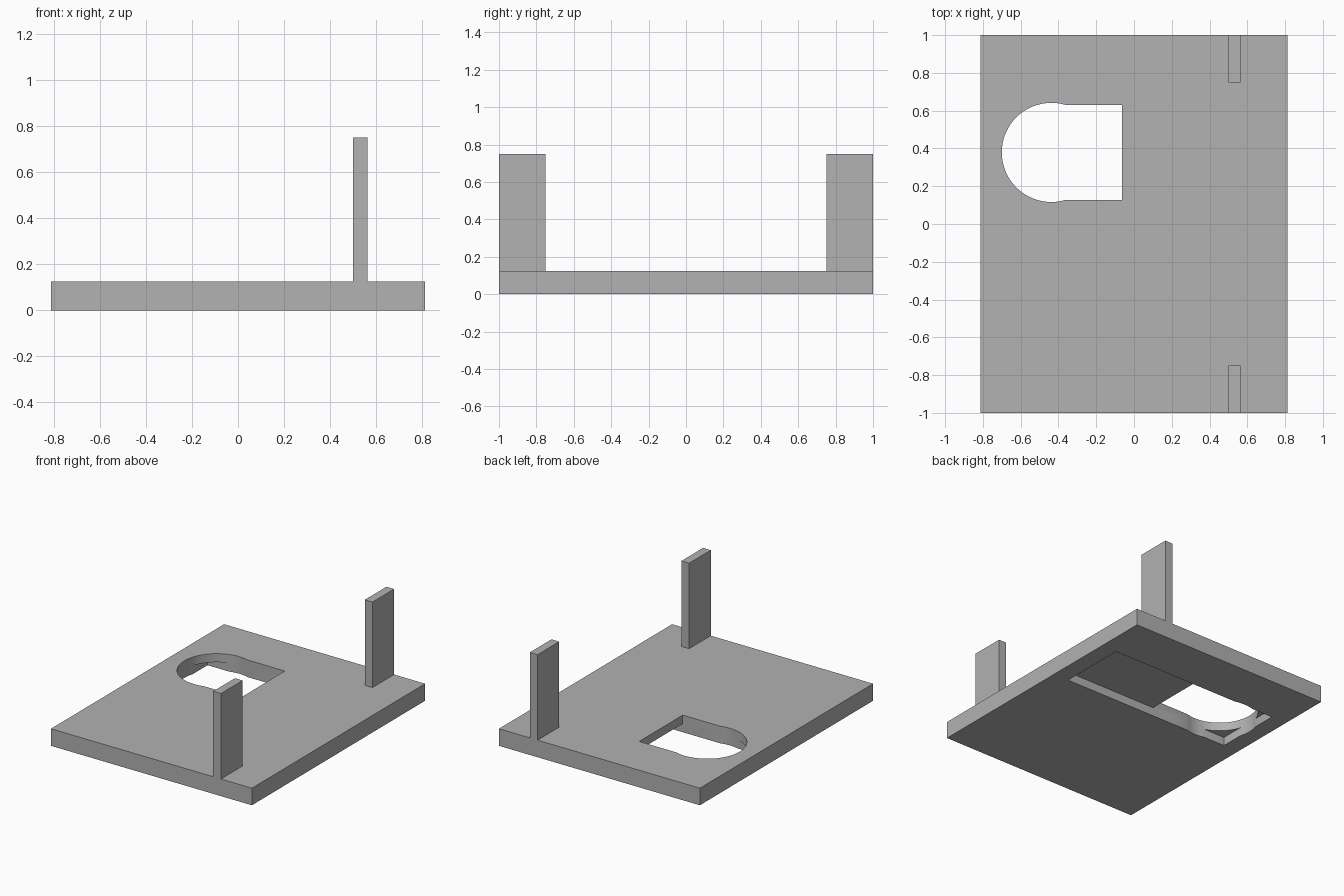
import bpy
import math

old = bpy.data.objects.get("Cube")
if old:
    bpy.data.objects.remove(old, do_unlink=True)

# Single grey material
grey = bpy.data.materials.new("plain grey")
grey.use_nodes = True
colour = (0.445, 0.445, 0.445, 1)
grey.diffuse_color = colour
grey.node_tree.nodes["Principled BSDF"].inputs["Base Color"].default_value = colour


def box(name, low, high):
    """Box between two opposite corners."""
    centre = [(a + b) / 2 for a, b in zip(low, high)]
    bpy.ops.mesh.primitive_cube_add(size=1, location=centre)
    ob = bpy.context.object
    ob.name = name
    ob.scale = [b - a for a, b in zip(low, high)]
    bpy.ops.object.transform_apply(location=True, rotation=False, scale=True)
    ob.data.materials.append(grey)
    return ob


def cut(target, cutter):
    """Subtract the cutter from the target and discard it."""
    cutter.hide_render = True
    mod = target.modifiers.new("cut", "BOOLEAN")
    mod.operation = "DIFFERENCE"
    mod.solver = "EXACT"
    mod.object = cutter
    bpy.context.view_layer.objects.active = target
    bpy.ops.object.modifier_apply(modifier=mod.name)
    bpy.data.objects.remove(cutter, do_unlink=True)


# Base plate
half_x, thick = 0.8125, 0.125
slot_front, slot_back = 0.127, 0.63
plate = box("base_plate", (-half_x, -1, 0), (half_x, 1, thick))

# Shallow pocket in the underside
cut(plate, box("pocket_cutter", (-0.6875, slot_front, -0.1),
               (0.6875, slot_back, thick / 2)))

# Through opening: square end plus round end
cut(plate, box("slot_cutter", (-0.4375, slot_front, -0.2),
               (-0.0625, slot_back, 0.3)))
bpy.ops.mesh.primitive_cylinder_add(vertices=64, radius=0.2625, depth=1,
                                    location=(-0.4375, 0.379, 0))
round_cutter = bpy.context.object
round_cutter.data.materials.append(grey)
cut(plate, round_cutter)

bpy.ops.object.select_all(action="DESELECT")
plate.select_set(True)
bpy.context.view_layer.objects.active = plate
bpy.ops.object.shade_smooth_by_angle(angle=math.radians(20))

# Upright posts at the two ends
for name, y in (("front_post", -1), ("back_post", 0.75)):
    box(name, (0.5, y, thick), (0.5625, y + 0.25, 0.75))
